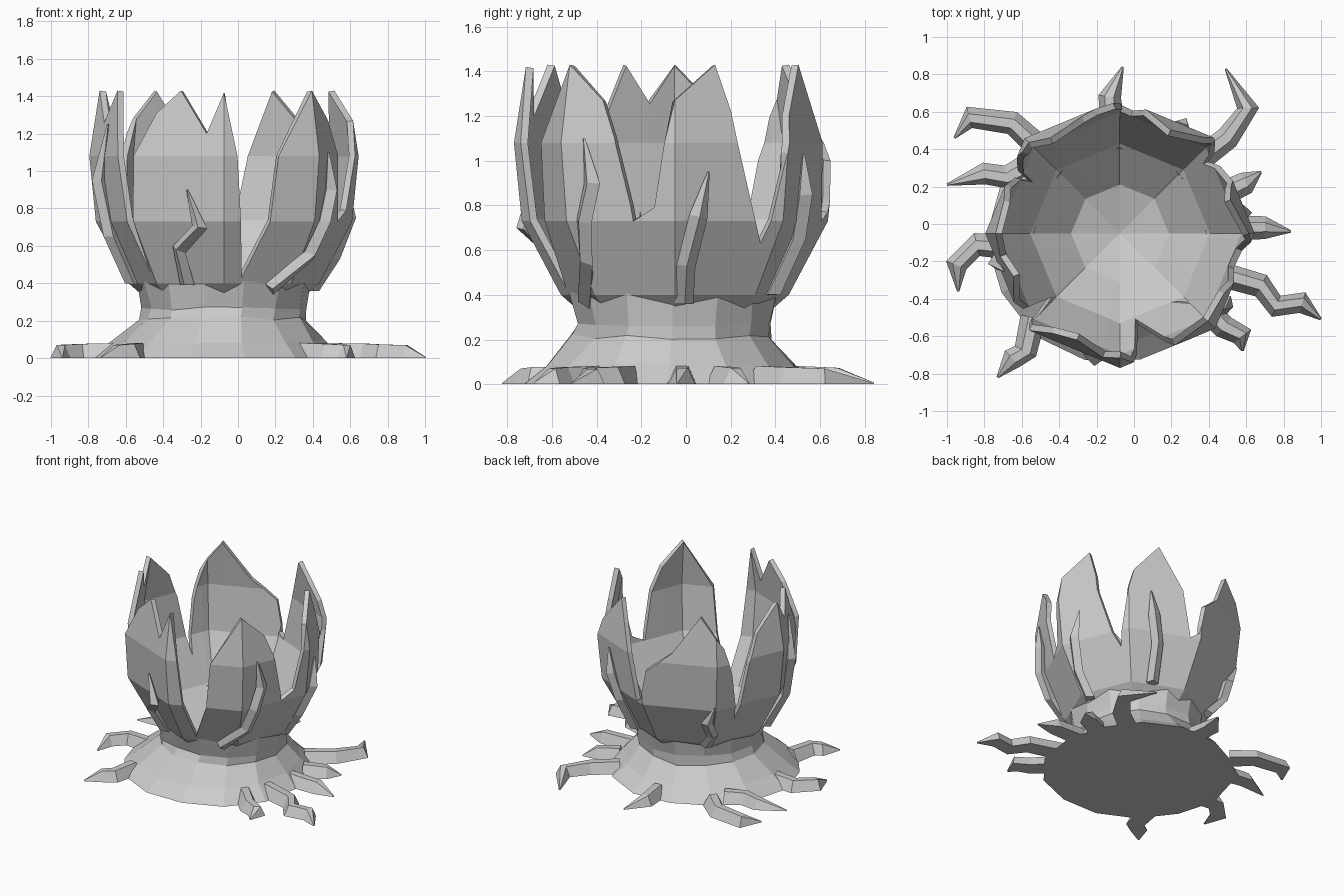
import bpy, bmesh, random
from math import sin, cos, pi, radians
from mathutils import Vector

if "Cube" in bpy.data.objects:
    bpy.data.objects.remove(bpy.data.objects["Cube"])

random.seed(4)
CX, CY = -0.075, -0.05
# outer bowl profile (radius, height): a stretched eight-sided sphere
PROFILE = [(0, .12), (.28, .20), (.51, .40), (.685, .73), (.72, 1.08), (.665, 1.43)]


def make_object(name, bm):
    me = bpy.data.meshes.new(name)
    bm.to_mesh(me)
    bm.free()
    ob = bpy.data.objects.new(name, me)
    bpy.context.collection.objects.link(ob)
    return ob


def shell_point(a, z, lift=0):
    """Point on the eight-sided bowl at angle a and height z."""
    r = PROFILE[-1][0]
    for (r0, z0), (r1, z1) in zip(PROFILE, PROFILE[1:]):
        if z <= z1:
            r = r0 + (r1 - r0) * (z - z0) / (z1 - z0)
            break
    r = r * cos(pi / 8) / cos(a % (pi / 4) - pi / 8) + lift
    return Vector((CX + r * cos(a), CY + r * sin(a), z))


def sweep(name, path, section, sizes, up_at):
    """Sweep a small section (side, up) along a path, tapering by sizes."""
    bm = bmesh.new()
    rings = []
    for i, p in enumerate(path):
        t = path[min(i + 1, len(path) - 1)] - path[max(i - 1, 0)]
        up = up_at(p)
        side = t.cross(up).normalized()
        rings.append([bm.verts.new(p + side * s * sizes[i] + up * u * sizes[i])
                      for s, u in section])
    n = len(section)
    for a, b in zip(rings, rings[1:]):
        for k in range(n):
            bm.faces.new((a[k], a[(k + 1) % n], b[(k + 1) % n], b[k]))
    bm.faces.new(rings[0][::-1])
    bm.faces.new(rings[-1])
    bmesh.ops.recalc_face_normals(bm, faces=bm.faces)
    return make_object(name, bm)


# broken, petal-like shell: rim height by angle in degrees
RIM = [(0, 1.27), (17, 1.43), (23, 1.22), (25, 1.08), (34, .73), (39, .63), (44, .98),
       (48, 1.2), (64, 1.43), (78, 1.08), (84, .73), (89, .77), (93, 1.0), (108, 1.15),
       (126, 1.43), (140, 1.2), (145, 1.0), (150, .6), (157, 1.05), (164, 1.25),
       (180, 1.43), (191, 1.26), (202, 1.43), (213, 1.08), (218, .73), (222, .45),
       (225, .75), (227, 1.08), (236, 1.31), (248, 1.43), (262, 1.2), (270, 1.42),
       (276, 1.08), (278, .73), (281, .43), (293, .73), (296, 1.08), (315, 1.43),
       (330, 1.27), (336, 1.1), (342, .8), (343, .73), (352, .79), (356, 1.07),
       (360, 1.27)]
bm = bmesh.new()
for (a0, h0), (a1, h1) in zip(RIM, RIM[1:]):
    a0, a1 = radians(a0), radians(a1)
    z = PROFILE[0][1]
    bm.faces.new([bm.verts.new(c) for c in
                  ((a0, 0, z), (a1, 0, z), (a1, 0, h1), (a0, 0, h0))])
bmesh.ops.remove_doubles(bm, verts=bm.verts, dist=1e-5)
cuts = [((0, 0, z), (0, 0, 1)) for r, z in PROFILE[1:-1]]
cuts += [((k * pi / 4, 0, 0), (1, 0, 0)) for k in range(1, 8)]
for co, no in cuts:
    bmesh.ops.bisect_plane(bm, geom=bm.verts[:] + bm.edges[:] + bm.faces[:],
                           dist=1e-5, plane_co=co, plane_no=no)
for v in bm.verts:
    v.co = shell_point(v.co.x, v.co.z)
bmesh.ops.remove_doubles(bm, verts=bm.verts, dist=1e-4)
shell = make_object("petal_shell", bm)
mod = shell.modifiers.new("thickness", 'SOLIDIFY')
mod.thickness = 0.035
mod.offset = -1

# stump: neck flaring down to a broad foot, leaning to the left
bm = bmesh.new()
N = 14
rings = []
for r, z, dx, jz in [(.47, .41, 0, 0), (.44, .27, 0, .015), (.45, .21, -.01, .015),
                     (.57, .09, -.03, .01), (.67, 0, -.04, 0)]:
    ring = []
    for k in range(N):
        a = 2 * pi * k / N
        rr = r + random.uniform(-.012, .012)
        ring.append(bm.verts.new((CX + dx + rr * cos(a), CY - .01 + dx / 2 + rr * sin(a),
                                  z + random.uniform(-jz, jz))))
    rings.append(ring)
for a, b in zip(rings, rings[1:]):
    for k in range(N):
        j = (k + 1) % N
        bm.faces.new((a[k], b[k], b[j], a[j]))
bm.faces.new(rings[-1][::-1])
make_object("stump", bm)

# roots spreading over the ground
ROOTS = [
    [(-.52, .42), (-.65, .54), (-.88, .57), (-.96, .46)],
    [(-.55, .32), (-.68, .25), (-.8, .27), (-1, .21)],
    [(-.6, -.13), (-.84, -.11), (-.95, -.22), (-.94, -.36)],
    [(-.54, -.5), (-.58, -.68), (-.65, -.72), (-.73, -.82)],
    [(-.11, .5), (-.13, .68), (-.06, .84)],
    [(.33, .33), (.5, .46), (.61, .62), (.49, .83)],
    [(.45, .15), (.6, .22), (.68, .28)],
    [(.45, -.02), (.7, -.02), (.84, -.04)],
    [(.4, -.25), (.68, -.33), (.76, -.44), (.9, -.42), (1, -.51)],
    [(.33, -.4), (.48, -.55), (.58, -.6), (.58, -.68)],
]
TRAPEZOID = [(-1, 0), (1, 0), (.35, 1.2), (-.45, 1.2)]
for i, pts in enumerate(ROOTS):
    n = len(pts)
    sizes = [.068 - .014 * k / (n - 1) for k in range(n - 1)] + [.006]
    sweep(f"root_{i + 1}", [Vector((x, y, 0)) for x, y in pts],
          TRAPEZOID, sizes, lambda p: Vector((0, 0, 1)))

# thorns climbing the outside: (angle, height, lift off the shell)
THORNS = [
    [(246, .39, .02), (246, .58, .03), (259, .7, .05), (253, .9, .02)],
    [(301, .37, .02), (319, .55, .03), (323, .73, .02), (327, .9, .02), (324, 1.1, .01)],
    [(5, .36, .02), (5, .53, .02), (9, .75, .02), (13, .95, .01)],
    [(62, .4, .02), (63, .65, .02), (60, .85, .02), (58, 1.03, .01)],
    [(130, .38, .02), (134, .5, .03), (130, .62, .03), (134, .76, .01)],
    [(192, .4, .02), (196, .65, .03), (193, .95, .02), (198, 1.25, .01)],
]
DIAMOND = [(-1, 0), (0, -1), (1, 0), (0, 1)]
for i, pts in enumerate(THORNS):
    path = [shell_point(radians(a), z, lift) for a, z, lift in pts]
    sizes = [.042] * (len(path) - 1) + [.005]
    sweep(f"thorn_{i + 1}", path, DIAMOND, sizes,
          lambda p: Vector((p.x - CX, p.y - CY, 0)).normalized())
